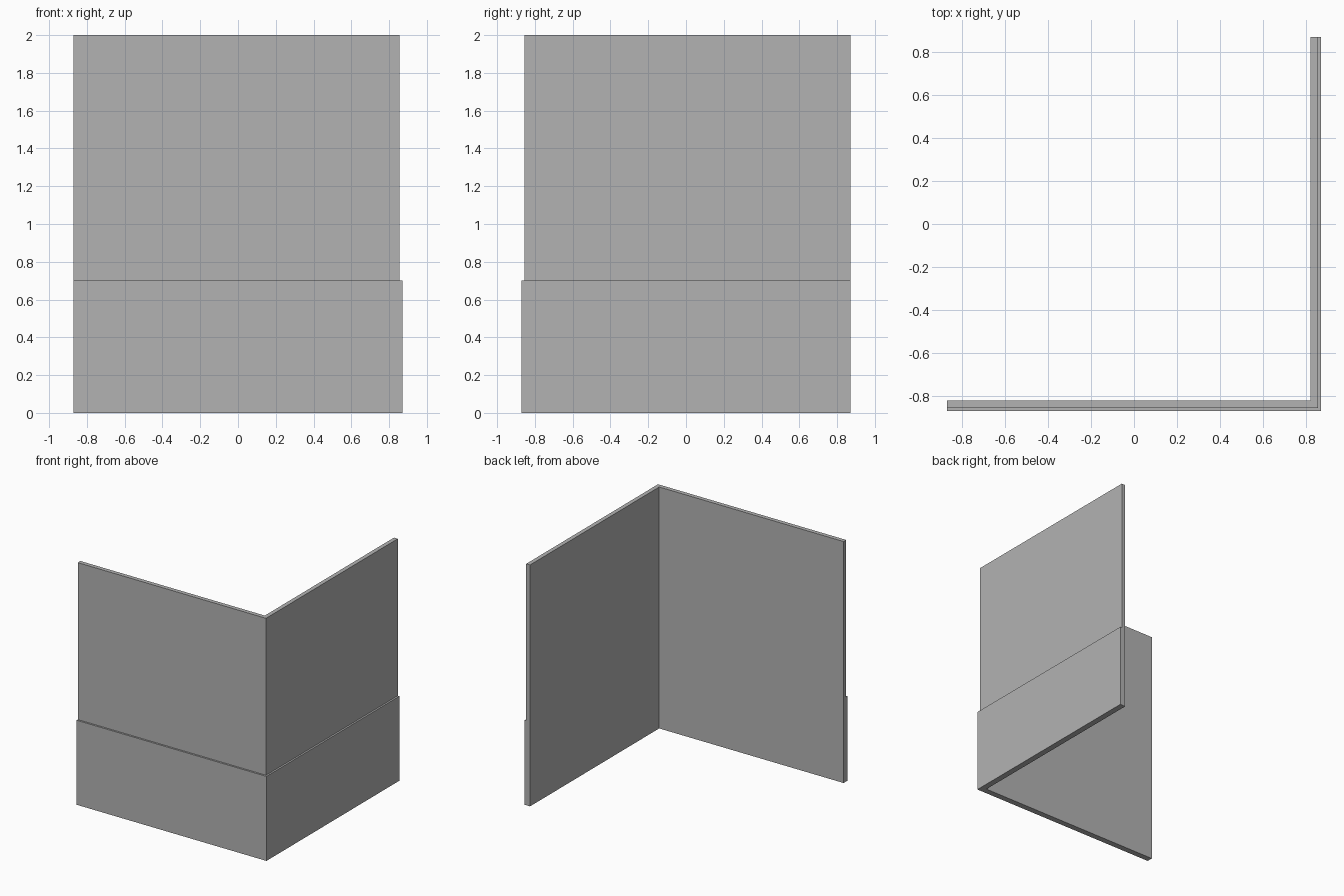
import bpy
import bmesh

cube = bpy.data.objects.get("Cube")
if cube:
    bpy.data.objects.remove(cube, do_unlink=True)

# Plain grey finish
grey = bpy.data.materials.new("plain_grey")
grey.use_nodes = True
colour = (0.45, 0.45, 0.45, 1)
grey.diffuse_color = colour
grey.node_tree.nodes["Principled BSDF"].inputs["Base Color"].default_value = colour

HALF = 0.87      # outer face of the thick lower band
WALL = 0.855     # outer face of the upper wall
INNER = 0.82     # inner face
BAND_TOP = 0.7
HEIGHT = 2.0

# Stepped wall section: distance outward, height
section = [(INNER, 0), (HALF, 0), (HALF, BAND_TOP),
           (WALL, BAND_TOP), (WALL, HEIGHT), (INNER, HEIGHT)]

# Sweep the section along the front, round a mitred corner, to the back
bm = bmesh.new()
stations = [
    [bm.verts.new((-HALF, -d, z)) for d, z in section],
    [bm.verts.new((d, -d, z)) for d, z in section],
    [bm.verts.new((d, HALF, z)) for d, z in section],
]
count = len(section)
for a, b in zip(stations, stations[1:]):
    for i in range(count):
        j = (i + 1) % count
        bm.faces.new((a[i], a[j], b[j], b[i]))
bm.faces.new(stations[0])
bm.faces.new(stations[-1])
bmesh.ops.recalc_face_normals(bm, faces=bm.faces)

mesh = bpy.data.meshes.new("corner_wall")
bm.to_mesh(mesh)
bm.free()
mesh.materials.append(grey)
wall = bpy.data.objects.new("corner_wall", mesh)
bpy.context.collection.objects.link(wall)
